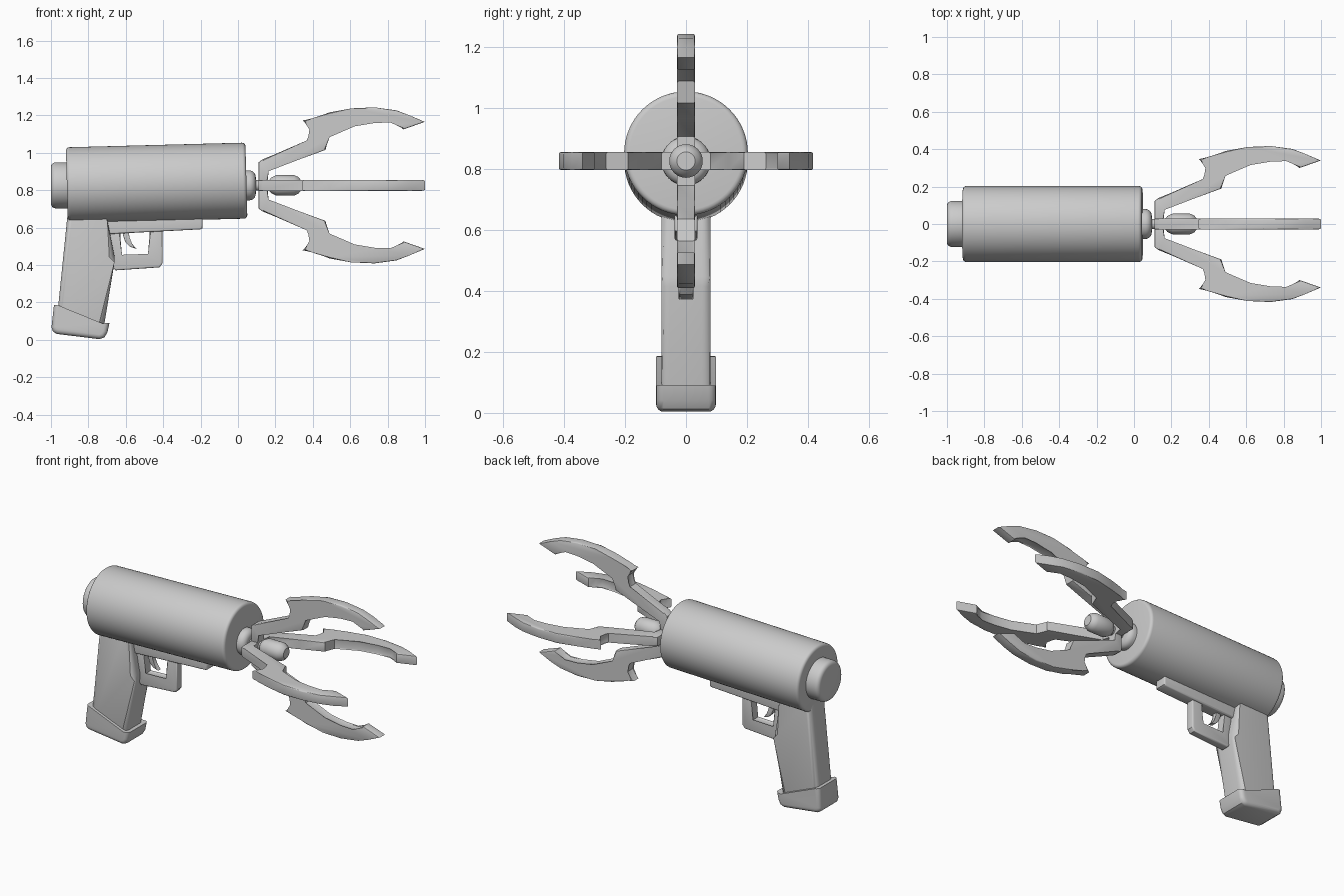
import bpy, bmesh, math
from mathutils import Matrix

if "Cube" in bpy.data.objects:
    bpy.data.objects.remove(bpy.data.objects["Cube"])

S = 187.0      # profile units per model unit
AXIS = 0.826   # height of the claw axis


def finish(name, bm, matrix, angle=35):
    bmesh.ops.recalc_face_normals(bm, faces=bm.faces)
    me = bpy.data.meshes.new(name)
    bm.to_mesh(me)
    bm.free()
    ob = bpy.data.objects.new(name, me)
    bpy.context.collection.objects.link(ob)
    ob.matrix_world = matrix
    bpy.ops.object.select_all(action='DESELECT')
    ob.select_set(True)
    bpy.context.view_layer.objects.active = ob
    bpy.ops.object.shade_smooth_by_angle(angle=math.radians(angle))
    return ob


def plate(name, pts, half, bevel, origin, matrix=Matrix(), skip=(), seg=3):
    """Side profile extruded across y, with rounded rims (except skipped edges)."""
    bm = bmesh.new()
    n = len(pts)
    xz = [((x - origin[0]) / S, (origin[1] - z) / S) for x, z in pts]
    a = [bm.verts.new((x, -half, z)) for x, z in xz]
    b = [bm.verts.new((x, half, z)) for x, z in xz]
    bm.faces.new(a)
    bm.faces.new(b[::-1])
    for i in range(n):
        j = (i + 1) % n
        bm.faces.new((a[i], b[i], b[j], a[j]))
    rims = [bm.edges.get((s[i], s[(i + 1) % n]))
            for s in (a, b) for i in range(n) if i not in skip]
    bmesh.ops.bevel(bm, geom=rims, offset=bevel, segments=seg, profile=0.5,
                    affect='EDGES', clamp_overlap=True)
    return finish(name, bm, matrix)


def turned(name, prof, matrix, sides=64):
    """Profile of (x, radius) revolved around the x axis."""
    bm = bmesh.new()
    rings = []
    for x, r in prof:
        rings.append([bm.verts.new((x, r * math.cos(2 * math.pi * k / sides),
                                    r * math.sin(2 * math.pi * k / sides)))
                      for k in range(sides)])
    for p, q in zip(rings, rings[1:]):
        for k in range(sides):
            m = (k + 1) % sides
            bm.faces.new((p[k], p[m], q[m], q[k]))
    bm.faces.new(rings[0])
    bm.faces.new(rings[-1])
    return finish(name, bm, matrix)


def rounded(x0, x1, r, b0, b1, n=4):
    """Profile of a cylinder whose two ends are rounded by b0 and b1."""
    t = [math.pi / 2 * i / n for i in range(n + 1)]
    return ([(x0 + b0 * (1 - math.sin(a)), r - b0 * (1 - math.cos(a))) for a in t[::-1]] +
            [(x1 - b1 * (1 - math.sin(a)), r - b1 * (1 - math.cos(a))) for a in t])


axis = Matrix.Translation((0, 0, AXIS))
side = (238.5, 340.5)

# Barrel, slightly tilted, with end caps
tilt = Matrix.Translation((-0.435, 0, 0.839)) @ Matrix.Rotation(math.radians(-1.5), 4, 'Y')
turned("barrel", rounded(-0.48, 0.48, 0.203, 0.018, 0.018), tilt)
turned("rear_cap", rounded(-1.0, -0.88, 0.123, 0.025, 0.01), axis)
turned("nose_cap", rounded(0.0, 0.095, 0.08, 0.01, 0.035, 6), axis)

# Claw hub shaft and emitter
turned("hub_shaft", [(0.07, 0.028), (0.2, 0.028)], axis, 24)
turned("emitter", [(0.168, 0.03), (0.178, 0.042), (0.205, 0.055), (0.3, 0.055),
                   (0.322, 0.045), (0.335, 0.03)], axis, 32)

# Four claws around the axis
claw = [(259, 186), (259, 163), (263, 160), (308, 142), (310, 137), (311, 130),
        (308, 125), (303, 121), (313, 120), (330, 113), (352, 109), (375, 108),
        (397, 111), (410, 116), (425.3, 122.5), (404, 130), (398, 125), (391, 122),
        (375, 122.5), (355, 127), (329, 137), (326, 150.5), (300, 160), (268, 171),
        (268, 186)]
for k in range(4):
    plate(f"claw_{k + 1}", claw, 0.029, 0.006, (238.5, 186),
          axis @ Matrix.Rotation(k * math.pi / 2, 4, 'X'), seg=2)

# Grip and its base
plate("grip", [(69, 206), (106, 206), (108, 222), (115, 257), (115, 263), (104, 330), (57, 324)],
      0.08, 0.028, side, seg=4)
plate("grip_base", [(54.5, 305.5), (59, 306), (103, 324), (110, 323.5), (108, 333), (105, 338),
                    (100, 339.8), (57, 334.5), (53.5, 332), (52, 328)],
      0.098, 0.026, side, skip=(0, 1, 2), seg=4)

# Rail, trigger guard and trigger
plate("rail", [(100, 214), (201, 214), (203, 217), (203, 229), (201, 230), (104, 235)],
      0.038, 0.008, side)
plate("trigger_guard", [(163, 228), (163, 264), (160, 268), (116, 271), (113, 268), (110, 230),
                        (121, 230), (121, 257), (150, 256), (150, 228)],
      0.025, 0.008, side)
plate("trigger", [(123, 230), (123.5, 236), (126, 243), (130.5, 247.5), (137, 249.5),
                  (132, 244.5), (129.5, 238), (129, 230)],
      0.014, 0.003, side, seg=2)
